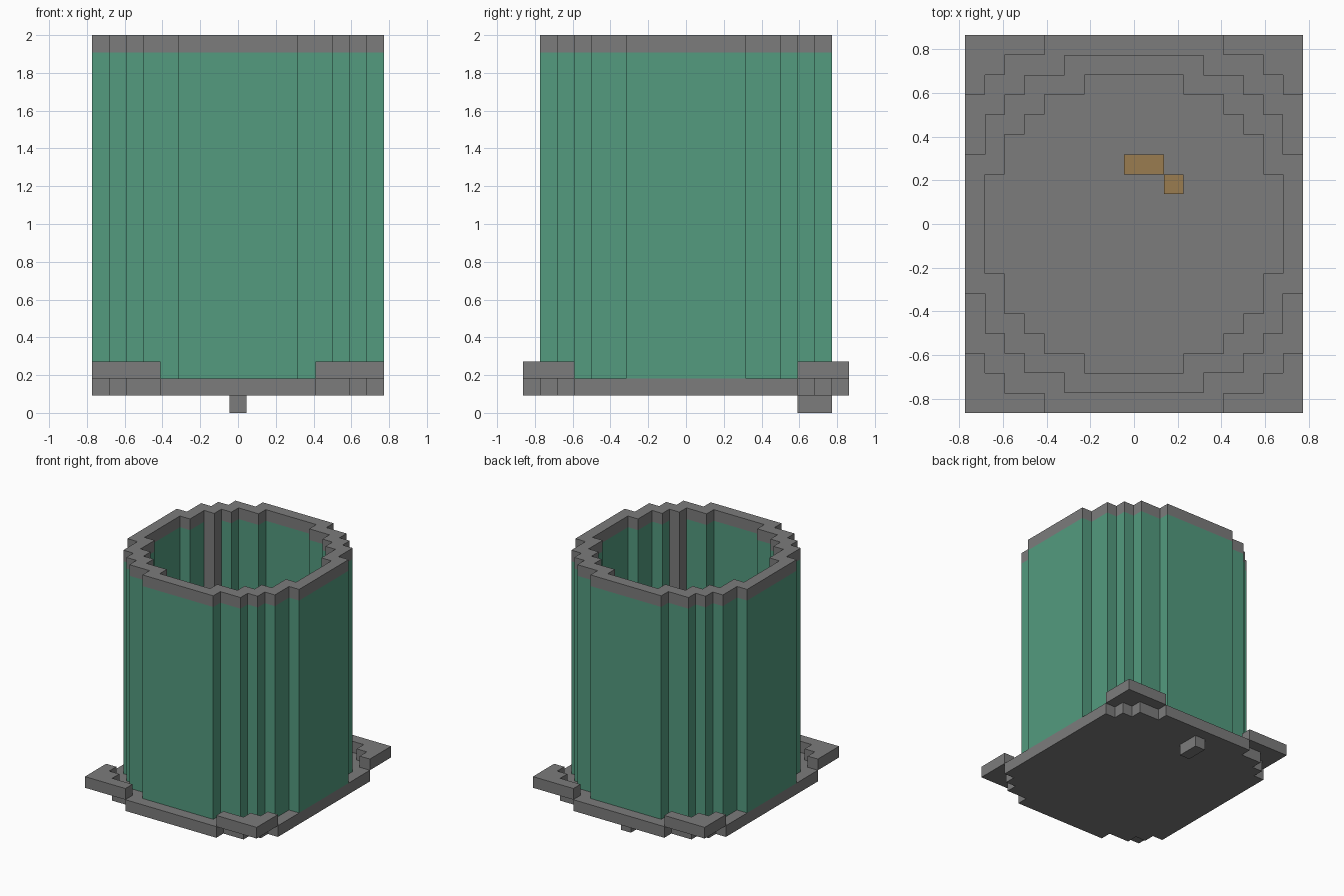
import bpy, bmesh

if "Cube" in bpy.data.objects:
    bpy.data.objects.remove(bpy.data.objects["Cube"])

U = 2 / 22  # size of one block


def material(name, srgb):
    col = [(((c / 255) + 0.055) / 1.055) ** 2.4 for c in srgb] + [1]
    m = bpy.data.materials.new(name)
    m.use_nodes = True
    m.diffuse_color = col
    m.node_tree.nodes["Principled BSDF"].inputs["Base Color"].default_value = col
    return m


GREY = material("grey", (124, 124, 124))
GREEN = material("green", (83, 155, 127))
ORANGE = material("orange", (154, 124, 80))


def finish(name, bm, *mats):
    bmesh.ops.recalc_face_normals(bm, faces=bm.faces)
    bmesh.ops.scale(bm, vec=(U, U, U), verts=bm.verts)
    mesh = bpy.data.meshes.new(name)
    bm.to_mesh(mesh)
    bm.free()
    for m in mats:
        mesh.materials.append(m)
    ob = bpy.data.objects.new(name, mesh)
    bpy.context.collection.objects.link(ob)
    return ob


def mirror_round(quarter):
    """Closed outline from the points of the +x +y quarter."""
    back = quarter[::-1]
    return (quarter + [(-x, y) for x, y in back]
            + [(-x, -y) for x, y in quarter] + [(x, -y) for x, y in back])


def slab(name, outline, z0, z1, mat):
    bm = bmesh.new()
    low = [bm.verts.new((x, y, z0)) for x, y in outline]
    high = [bm.verts.new((x, y, z1)) for x, y in outline]
    bm.faces.new(low)
    bm.faces.new(high)
    for i in range(len(low)):
        bm.faces.new((low[i - 1], low[i], high[i], high[i - 1]))
    return finish(name, bm, mat)


def block(name, x0, x1, y0, y1, z0, z1, mat):
    return slab(name, [(x0, y0), (x1, y0), (x1, y1), (x0, y1)], z0, z1, mat)


def ring(name, outer, inner, z0, z1, mats, grey_cells=()):
    """Stepped tube, with chosen inner corner blocks in the second material."""
    bm = bmesh.new()
    loops = [[bm.verts.new((x, y, z)) for x, y in pts]
             for pts, z in ((outer, z0), (outer, z1), (inner, z1), (inner, z0))]
    for k in range(4):
        a, b = loops[k], loops[(k + 1) % 4]
        for i in range(len(a)):
            f = bm.faces.new((a[i - 1], a[i], b[i], b[i - 1]))
            c = f.calc_center_median()
            if k == 2 and any(abs(c.x - x) + abs(c.y - y) < 0.6 for x, y in grey_cells):
                f.material_index = 1
    return finish(name, bm, *mats)


# Base plate with stepped corners, and the raised corner plates filling them
steps = [(8.5, 6.5), (7.5, 6.5), (7.5, 7.5), (6.5, 7.5), (6.5, 8.5), (4.5, 8.5)]
slab("base_plate", mirror_round(steps + [(4.5, 9.5)]), 1, 2, GREY)
corner = steps + [(4.5, 9.5), (8.5, 9.5)]
for side, sx in (("left", 1), ("right", -1)):
    for end, sy in (("back", 1), ("front", -1)):
        slab(f"{end}_{side}_corner_plate", [(x * sx, y * sy) for x, y in corner], 2, 3, GREY)

# Round stepped wall with grey inner posts, and the rim
quarter = [(8.5, 3.5), (7.5, 3.5), (7.5, 5.5), (6.5, 5.5), (6.5, 6.5),
           (5.5, 6.5), (5.5, 7.5), (3.5, 7.5), (3.5, 8.5)]
outer = mirror_round(quarter)
inner = mirror_round([(x - 1, y - 1) for x, y in quarter])
ring("wall", outer, inner, 2, 21, (GREEN, GREY), [(-6, 5), (5, -6)])
ring("rim", outer, inner, 21, 22, (GREY,))

# Peg under the base and small pieces on the floor
block("bottom_peg", -0.5, 0.5, 6.5, 8.5, 0, 1, GREY)
block("floor_piece_long", -0.5, 1.5, 2.5, 3.5, 2, 3, ORANGE)
block("floor_piece_short", 1.5, 2.5, 1.5, 2.5, 2, 3, ORANGE)
